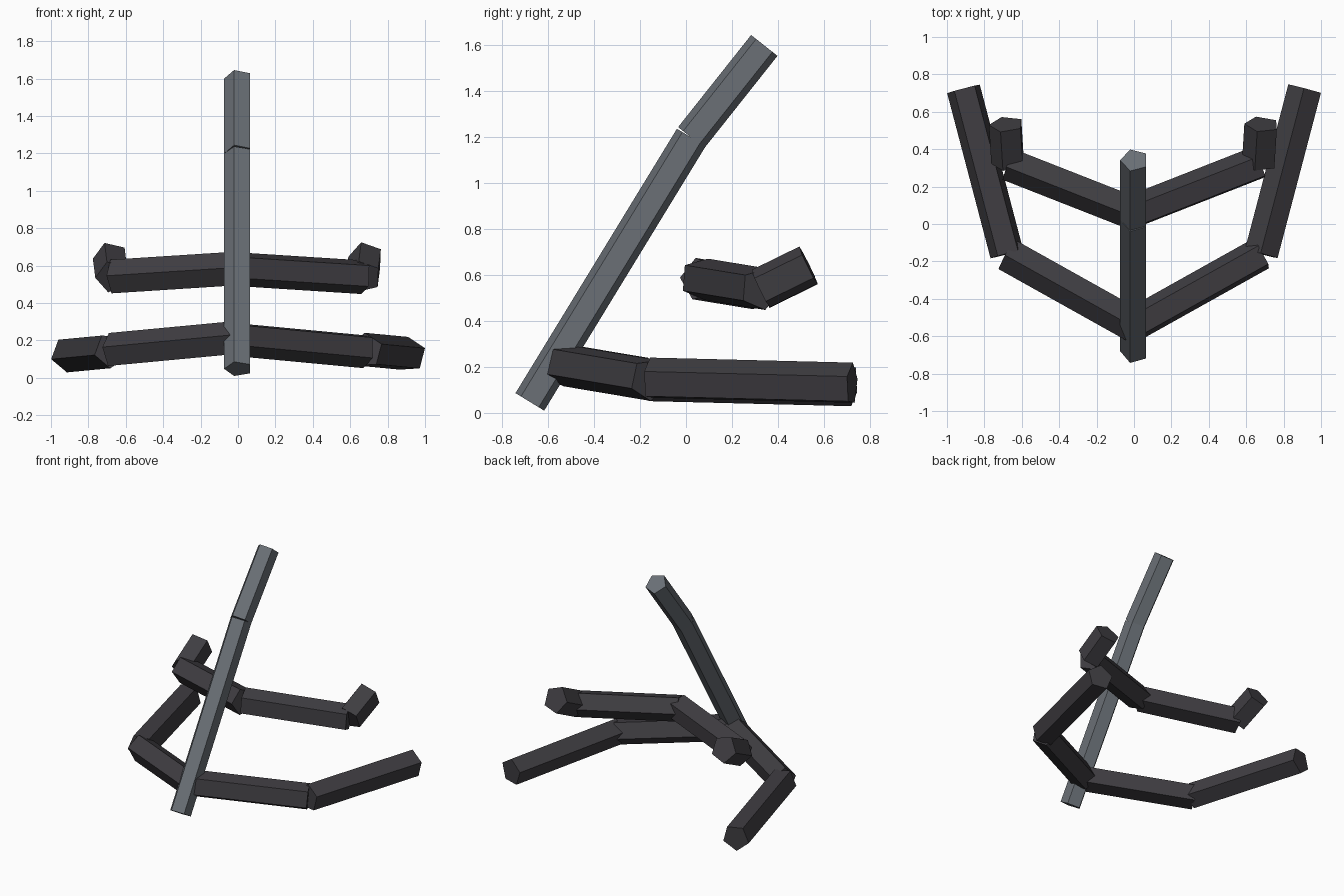
import bpy
import math
from mathutils import Vector, Matrix

cube = bpy.data.objects.get("Cube")
if cube:
    bpy.data.objects.remove(cube, do_unlink=True)


def make_material(name, rgb):
    mat = bpy.data.materials.new(name)
    mat.use_nodes = True
    color = (*rgb, 1.0)
    mat.diffuse_color = color
    bsdf = mat.node_tree.nodes["Principled BSDF"]
    bsdf.inputs["Base Color"].default_value = color
    bsdf.inputs["Roughness"].default_value = 0.8
    return mat


spine_gray = make_material("slate gray", (0.145, 0.162, 0.182))
arm_gray = make_material("charcoal", (0.050, 0.047, 0.054))


def bar(name, start, end, radius, mat):
    """Five-sided prism between two points, tilted straight from upright."""
    start, end = Vector(start), Vector(end)
    axis = end - start
    bpy.ops.mesh.primitive_cylinder_add(
        vertices=5, radius=radius, depth=axis.length, end_fill_type='NGON')
    obj = bpy.context.object
    obj.name = name
    # Turn one corner toward -x before tilting the bar
    turn = Matrix.Rotation(math.pi / 2, 4, 'Z')
    tilt = Vector((0, 0, 1)).rotation_difference(axis).to_matrix().to_4x4()
    obj.data.transform(tilt @ turn)
    obj.location = (start + end) / 2
    obj.data.materials.append(mat)
    return obj


def chain(names, points, radius, mat):
    for name, a, b in zip(names, points, points[1:]):
        bar(name, a, b, radius, mat)


MID = 0.003

# Leaning central spine, bent near the top
chain(("spine_lower", "spine_upper"),
      [(MID, -0.68, 0.048), (MID, 0.023, 1.199), (MID, 0.341, 1.60)],
      0.077, spine_gray)

# Swept arms on both sides
for side, s in (("left", 1), ("right", -1)):
    lower = [(0, -0.54, 0.21), (0.68, -0.16, 0.146), (0.912, 0.723, 0.124)]
    upper = [(0, 0.062, 0.583), (0.67, 0.325, 0.54), (0.683, 0.533, 0.642)]
    for level, path in (("lower", lower), ("upper", upper)):
        points = [(MID * 0.6 + s * x, y, z) for x, y, z in path]
        chain((f"{side}_{level}_arm", f"{side}_{level}_arm_tip"),
              points, 0.095, arm_gray)
